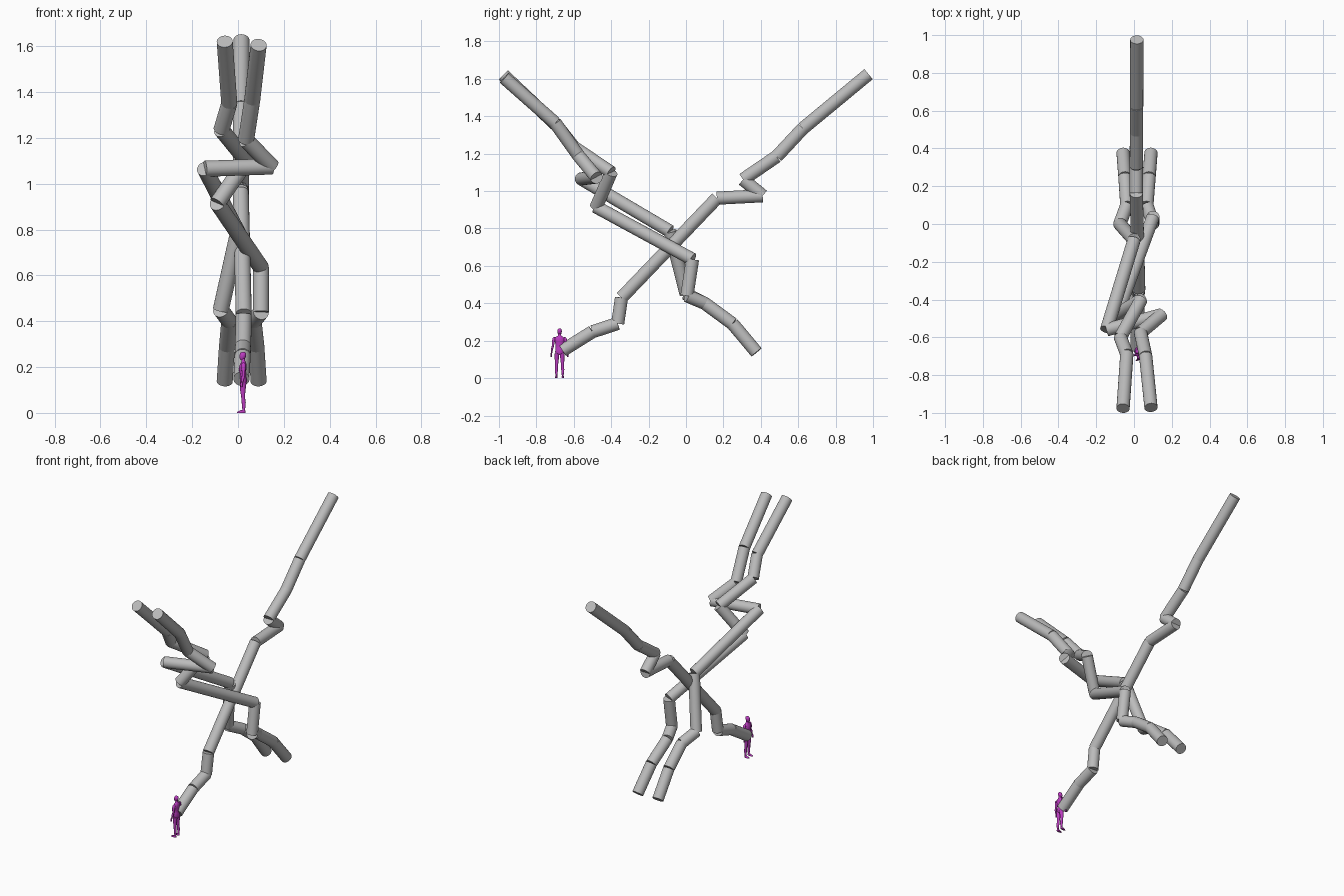
import bpy, bmesh, math
from mathutils import Vector


def material(name, col):
    m = bpy.data.materials.new(name)
    m.diffuse_color = (*col, 1)
    return m


GREY = material("tube grey", (0.5, 0.5, 0.5))
MAGENTA = material("figure magenta", (0.5, 0.045, 0.53))


def finish(bm, name, mat, angle):
    bmesh.ops.recalc_face_normals(bm, faces=bm.faces)
    me = bpy.data.meshes.new(name)
    bm.to_mesh(me)
    bm.free()
    ob = bpy.data.objects.new(name, me)
    bpy.context.collection.objects.link(ob)
    me.materials.append(mat)
    bpy.ops.object.select_all(action='DESELECT')
    ob.select_set(True)
    bpy.context.view_layer.objects.active = ob
    bpy.ops.object.shade_smooth_by_angle(angle=math.radians(angle))
    return ob


def tube_chain(name, pts, radius=0.035, sides=32):
    """Separate flat-ended cylinders laid end to end along the points."""
    bm = bmesh.new()
    for a, b in zip(pts, pts[1:]):
        a, b = Vector(a), Vector(b)
        d = b - a
        mat = d.to_track_quat('Z', 'Y').to_matrix().to_4x4()
        mat.translation = (a + b) / 2
        bmesh.ops.create_cone(bm, cap_ends=True, segments=sides, radius1=radius,
                              radius2=radius, depth=d.length, matrix=mat)
    return finish(bm, name, GREY, 35)


# Single tube rising from the low front to the high back
tube_chain("single_tube", [
    (0.015, -0.66, 0.148), (0.02, -0.50, 0.248), (0.022, -0.365, 0.292),
    (0.025, -0.345, 0.43), (0.012, 0.165, 0.962), (0.012, 0.41, 0.975),
    (0.012, 0.305, 1.062), (0.013, 0.485, 1.185), (0.014, 0.625, 1.335),
    (0.015, 0.976, 1.625)])

# Pair of tubes falling from the high front to the low back
tube_chain("left_tube", [
    (-0.058, -0.976, 1.62), (-0.038, -0.69, 1.35), (-0.072, -0.60, 1.235),
    (0.038, -0.40, 1.10), (-0.09, -0.48, 0.915), (0.10, 0.035, 0.635),
    (0.10, 0.005, 0.44), (0.068, 0.10, 0.40), (0.08, 0.25, 0.29),
    (0.09, 0.377, 0.138)])
tube_chain("right_tube", [
    (0.09, -0.972, 1.605), (0.062, -0.70, 1.365), (0.035, -0.575, 1.19),
    (0.148, -0.48, 1.075), (-0.145, -0.56, 1.065), (0.0, -0.085, 0.785),
    (-0.075, 0.0, 0.45), (-0.038, 0.10, 0.40), (-0.048, 0.25, 0.29),
    (-0.058, 0.377, 0.138)])

# Standing figure, facing -x
CX, CY = 0.021, -0.676


def loft(name, rings, n=14):
    """Rings are (x, y, z, radius x, radius y) relative to the figure."""
    bm = bmesh.new()
    loops = []
    for x, y, z, rx, ry in rings:
        loops.append([bm.verts.new((CX + x + rx * math.cos(2 * math.pi * i / n),
                                    CY + y + ry * math.sin(2 * math.pi * i / n), z))
                      for i in range(n)])
    for p, q in zip(loops, loops[1:]):
        for i in range(n):
            j = (i + 1) % n
            bm.faces.new((p[i], p[j], q[j], q[i]))
    bm.faces.new(loops[0][::-1])
    bm.faces.new(loops[-1])
    return finish(bm, name, MAGENTA, 60)


loft("figure_torso", [
    (0.002, 0, 0.124, 0.010, 0.015), (0.003, 0, 0.138, 0.016, 0.025),
    (0.001, 0, 0.158, 0.013, 0.021), (0.0, 0, 0.172, 0.013, 0.021),
    (-0.001, 0, 0.195, 0.017, 0.026), (0.002, 0, 0.211, 0.015, 0.029),
    (0.003, 0, 0.221, 0.010, 0.019), (0.002, 0, 0.227, 0.008, 0.009),
    (0.001, 0, 0.242, 0.007, 0.008)])
loft("figure_head", [
    (-0.004, 0, 0.231, 0.006, 0.006), (-0.002, 0, 0.238, 0.012, 0.010),
    (0.0, 0, 0.250, 0.015, 0.0125), (0.001, 0, 0.260, 0.013, 0.011),
    (0.001, 0, 0.266, 0.006, 0.005)])

for side, s in (("left", 1), ("right", -1)):
    # Legs
    loft(side + "_figure_leg", [
        (0.004, s * 0.017, 0.002, 0.008, 0.006), (0.004, s * 0.017, 0.014, 0.006, 0.005),
        (0.004, s * 0.017, 0.045, 0.009, 0.0085), (0.001, s * 0.016, 0.070, 0.008, 0.008),
        (0.0, s * 0.015, 0.100, 0.012, 0.011), (0.002, s * 0.014, 0.132, 0.014, 0.013)])
    # Feet pointing to -x
    loft(side + "_figure_foot", [
        (-0.007, s * 0.018, 0.0, 0.019, 0.006), (-0.006, s * 0.018, 0.005, 0.018, 0.006),
        (0.001, s * 0.0175, 0.012, 0.009, 0.005)])
    # Arms
    loft(side + "_figure_arm", [
        (-0.006, s * 0.044, 0.112, 0.004, 0.003), (-0.006, s * 0.045, 0.126, 0.006, 0.004),
        (-0.003, s * 0.043, 0.134, 0.004, 0.004), (0.002, s * 0.040, 0.158, 0.007, 0.006),
        (0.003, s * 0.036, 0.170, 0.006, 0.006), (0.003, s * 0.033, 0.195, 0.009, 0.008),
        (0.003, s * 0.030, 0.212, 0.009, 0.008), (0.003, s * 0.027, 0.219, 0.005, 0.004)])
